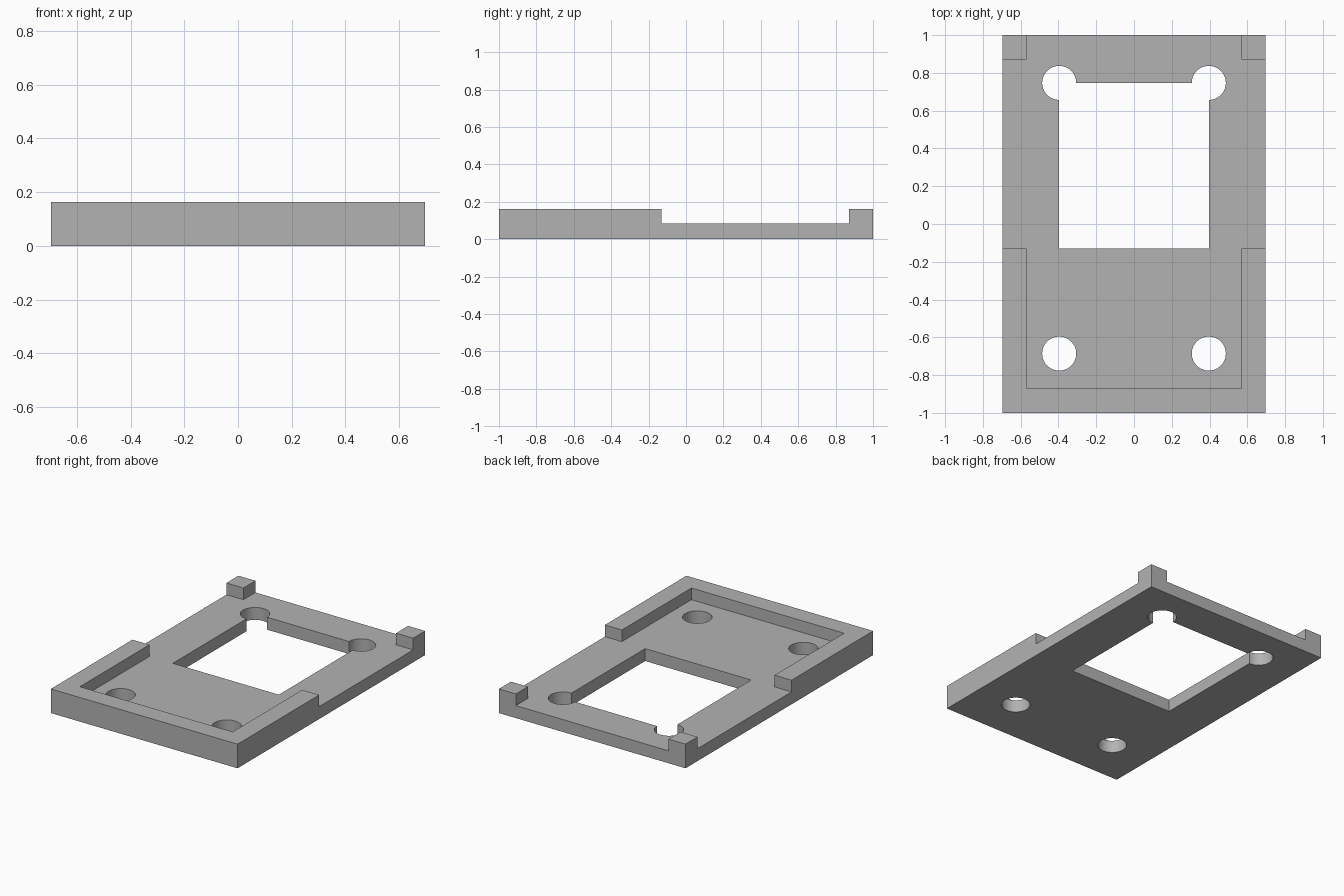
import bpy
import bmesh
import math

cube = bpy.data.objects.get("Cube")
if cube:
    bpy.data.objects.remove(cube, do_unlink=True)

HALF_W, HEIGHT, FLOOR = 0.697, 0.163, 0.084
INNER_W, INNER_Y = 0.57, 0.872
STEP_Y = -0.13
HOLE_X, HOLE_R = 0.396, 0.09
BACK_HOLE_Y, FRONT_HOLE_Y = 0.747, -0.686


def prism(name, outline, z0, z1):
    """Extrude a flat outline between two heights."""
    bm = bmesh.new()
    base = bm.faces.new([bm.verts.new((x, y, z0)) for x, y in outline])
    top = bmesh.ops.extrude_face_region(bm, geom=[base])["geom"]
    verts = [v for v in top if isinstance(v, bmesh.types.BMVert)]
    bmesh.ops.translate(bm, verts=verts, vec=(0, 0, z1 - z0))
    bmesh.ops.recalc_face_normals(bm, faces=bm.faces)
    mesh = bpy.data.meshes.new(name)
    bm.to_mesh(mesh)
    bm.free()
    obj = bpy.data.objects.new(name, mesh)
    bpy.context.collection.objects.link(obj)
    return obj


def rectangle(w, y0, y1):
    return [(-w, y0), (w, y0), (w, y1), (-w, y1)]


def circle(cx, cy, r, n=64):
    angles = [2 * math.pi * (i + 0.5) / n for i in range(n)]
    return [(cx + r * math.cos(a), cy + r * math.sin(a)) for a in angles]


def cut(target, cutter):
    cutter.hide_render = True
    mod = target.modifiers.new(cutter.name, "BOOLEAN")
    mod.operation = "DIFFERENCE"
    mod.solver = "EXACT"
    mod.object = cutter
    bpy.context.view_layer.objects.active = target
    bpy.ops.object.modifier_apply(modifier=mod.name)
    bpy.data.objects.remove(cutter, do_unlink=True)


# Solid block
plate = prism("mounting_plate", rectangle(HALF_W, -1, 1), 0, HEIGHT)

# Cross-shaped recess, leaving a front U-shaped rim and two back corner posts
right = [(INNER_W, -INNER_Y), (INNER_W, STEP_Y), (1, STEP_Y),
         (1, INNER_Y), (INNER_W, INNER_Y), (INNER_W, 1.2)]
left = [(-x, y) for x, y in reversed(right)]
cut(plate, prism("recess_cutter", right + left, FLOOR, 0.4))

# Window through the floor
cut(plate, prism("window_cutter", rectangle(HOLE_X, STEP_Y, BACK_HOLE_Y), -0.2, 0.4))

# Round holes: the back pair opens into the window corners
for side in (-1, 1):
    for y in (FRONT_HOLE_Y, BACK_HOLE_Y):
        cut(plate, prism("hole_cutter", circle(side * HOLE_X, y, HOLE_R), -0.2, 0.4))

# Plain grey finish
grey = bpy.data.materials.new("plain_grey")
grey.use_nodes = True
color = (0.45, 0.45, 0.45, 1)
grey.diffuse_color = color
grey.node_tree.nodes["Principled BSDF"].inputs["Base Color"].default_value = color
plate.data.materials.clear()
plate.data.materials.append(grey)

# Smooth hole walls, sharp edges elsewhere
bpy.ops.object.select_all(action="DESELECT")
plate.select_set(True)
bpy.context.view_layer.objects.active = plate
bpy.ops.object.shade_smooth_by_angle(angle=math.radians(30))
